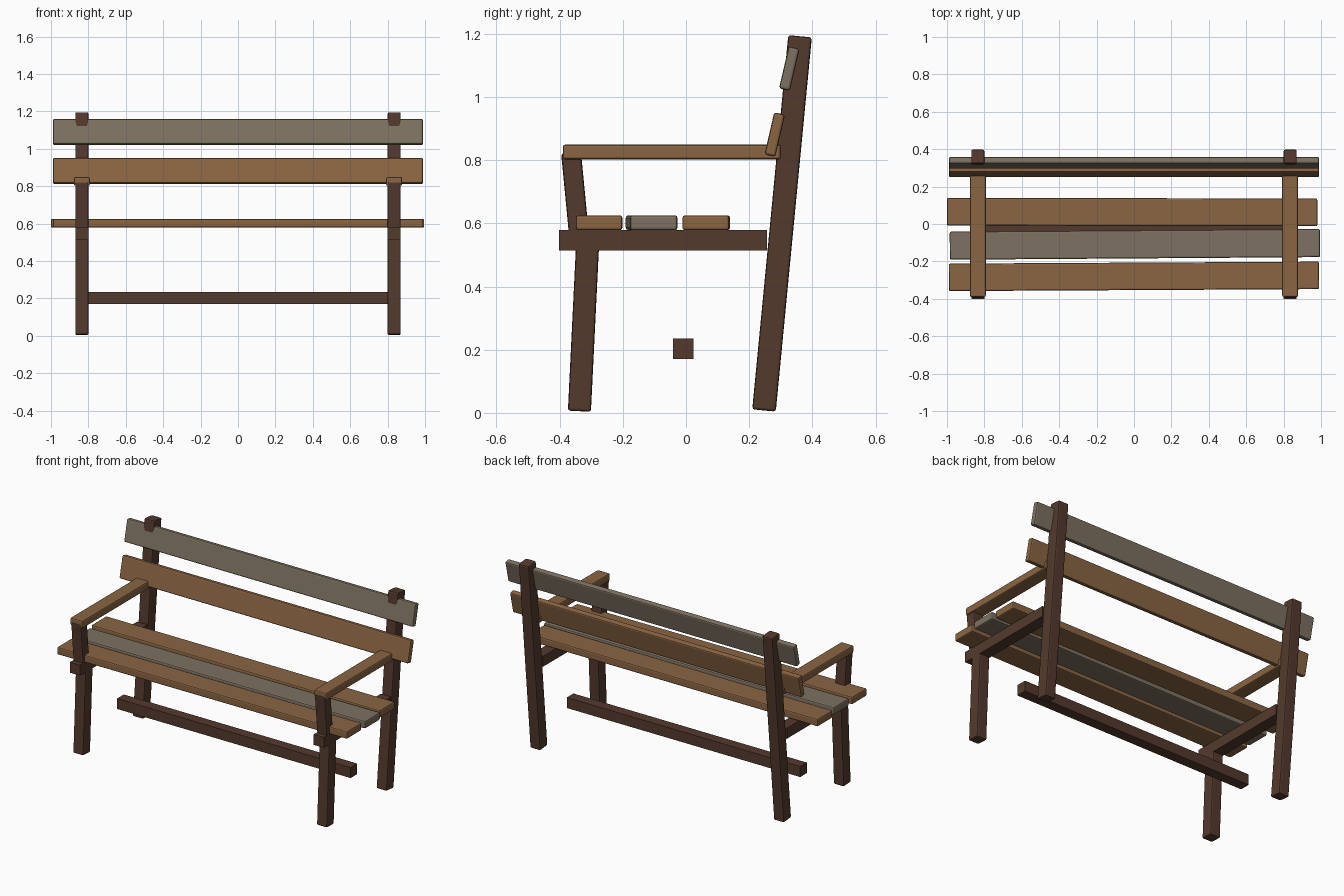
import bpy, math

if "Cube" in bpy.data.objects:
    bpy.data.objects.remove(bpy.data.objects["Cube"])


def material(name, rgb):
    m = bpy.data.materials.new(name)
    m.diffuse_color = (*rgb, 1)
    m.use_nodes = True
    m.node_tree.nodes["Principled BSDF"].inputs["Base Color"].default_value = m.diffuse_color
    return m


DARK = material("dark brown wood", (0.088, 0.042, 0.027))
WARM = material("warm brown wood", (0.255, 0.13, 0.055))
GREY = material("weathered grey wood", (0.205, 0.165, 0.12))


def beam(name, size, loc, mat, rx=0, rz=0, bevel=0.008):
    """A rectangular timber with softened edges."""
    bpy.ops.mesh.primitive_cube_add(size=1, location=loc)
    ob = bpy.context.object
    ob.name = name
    ob.scale = size
    bpy.ops.object.transform_apply(location=False, rotation=False, scale=True)
    ob.rotation_euler = (math.radians(rx), 0, math.radians(rz))
    ob.data.materials.append(mat)
    if bevel:
        b = ob.modifiers.new("edge", "BEVEL")
        b.width = bevel
        b.segments = 2
    return ob


# side frames, left and right
for side, s in (("left", -1), ("right", 1)):
    x = 0.835 * s
    beam("back_leg_" + side, (0.07, 0.075, 1.19), (x, 0.304, 0.6), DARK, rx=-5.5)
    beam("front_leg_" + side, (0.07, 0.073, 0.55), (x, -0.324, 0.28), DARK, rx=-2.8)
    beam("seat_rail_" + side, (0.07, 0.658, 0.065), (x, -0.073, 0.547), DARK, bevel=0)
    beam("arm_post_" + side, (0.07, 0.063, 0.27), (x, -0.351, 0.69), DARK, rx=5.5)
    beam("armrest_" + side, (0.085, 0.69, 0.047), (x, -0.045, 0.826), WARM)

# low stretcher between the frames
beam("stretcher", (1.6, 0.065, 0.065), (0, -0.008, 0.203), DARK, bevel=0)

# seat slats, laid slightly unevenly
beam("seat_slat_front", (1.98, 0.147, 0.047), (0, -0.28, 0.602), WARM, rz=0.3)
beam("seat_slat_middle", (1.98, 0.15, 0.047), (0.005, -0.109, 0.602), GREY, rz=0.4)
beam("seat_slat_back", (1.98, 0.148, 0.047), (-0.01, 0.064, 0.602), WARM, rz=-0.1)

# backrest slats, leaning back
beam("back_slat_lower", (1.98, 0.035, 0.137), (0, 0.281, 0.881), WARM, rx=-13)
beam("back_slat_upper", (1.98, 0.035, 0.137), (0, 0.327, 1.09), GREY, rx=-13)
